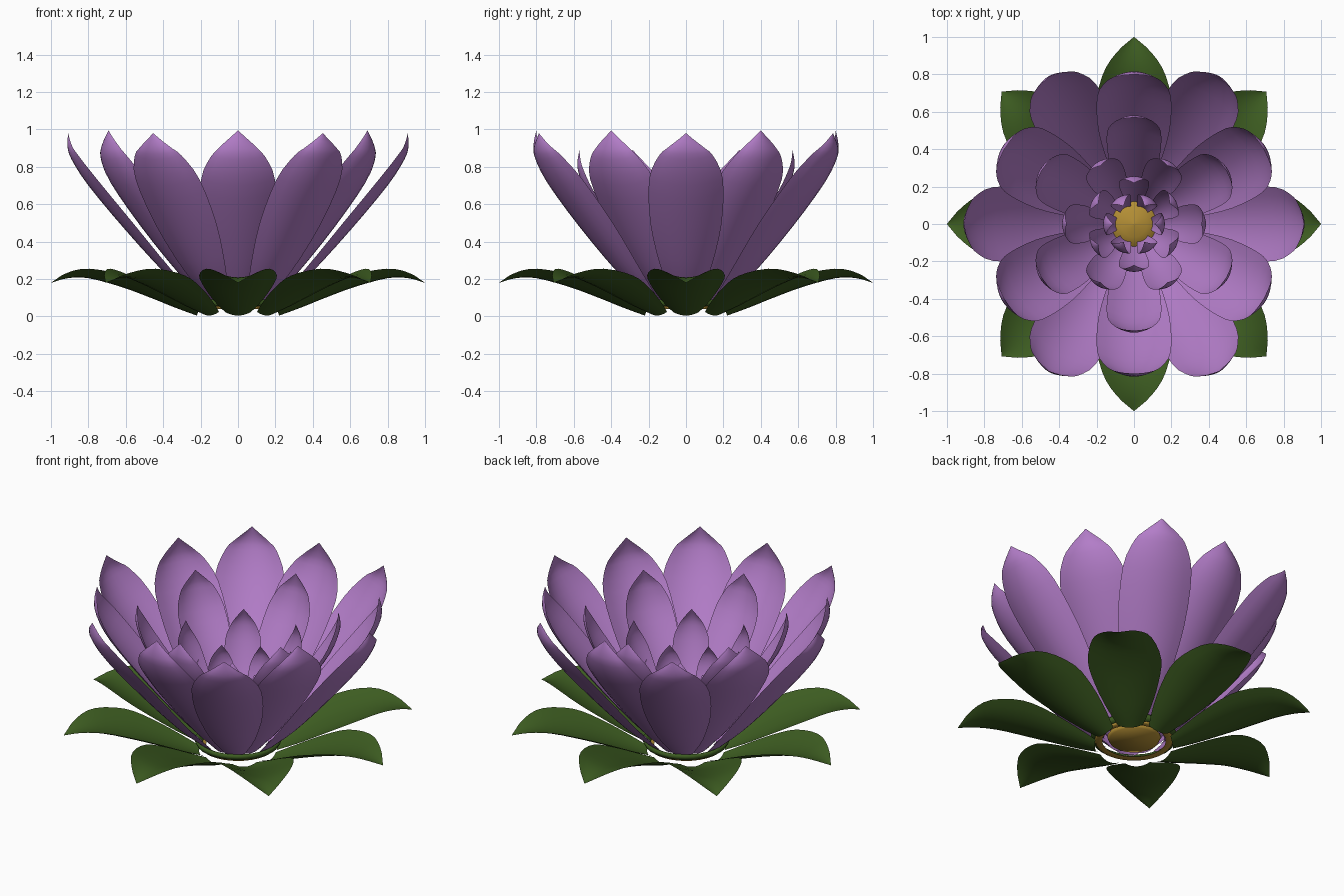
import bpy, math
from mathutils import Vector

if "Cube" in bpy.data.objects:
    bpy.data.objects.remove(bpy.data.objects["Cube"])


def material(name, rgb):
    m = bpy.data.materials.new(name)
    m.diffuse_color = (*rgb, 1)
    m.use_nodes = True
    m.node_tree.nodes["Principled BSDF"].inputs["Base Color"].default_value = m.diffuse_color
    return m


PURPLE = material("petal purple", (0.45, 0.205, 0.58))
GREEN = material("leaf green", (0.046, 0.107, 0.015))
YELLOW = material("seed pod yellow", (0.45, 0.27, 0.035))


def make_object(name, verts, faces, mat):
    me = bpy.data.meshes.new(name)
    me.from_pydata(verts, [], faces)
    me.materials.append(mat)
    me.shade_smooth()
    ob = bpy.data.objects.new(name, me)
    bpy.context.collection.objects.link(ob)
    return ob


def spline(pts, t):
    """Catmull-Rom through (r, z, half_width) points, t from 0 to 1."""
    n = len(pts) - 1
    i = min(int(t * n), n - 1)
    f = t * n - i
    p1, p2 = Vector(pts[i]), Vector(pts[i + 1])
    p0 = Vector(pts[i - 1]) if i else 2 * p1 - p2
    p3 = Vector(pts[i + 2]) if i + 2 <= n else 2 * p2 - p1
    return 0.5 * (2 * p1 + (p2 - p0) * f + (2 * p0 - 5 * p1 + 4 * p2 - p3) * f * f
                  + (3 * p1 - p0 - 3 * p2 + p3) * f ** 3)


def petal_ring(name, pts, count, start, cup, mat, rows=18, cols=8):
    """Ring of cupped sheets following a side profile."""
    verts, faces = [], []
    for k in range(count):
        a = math.radians(start) + 2 * math.pi * k / count
        ca, sa = math.cos(a), math.sin(a)
        base = len(verts)
        for i in range(rows + 1):
            t = i / rows
            p = spline(pts, t)
            d = spline(pts, min(1, t + 0.03)) - spline(pts, max(0, t - 0.03))
            n = Vector((-d.y, d.x)).normalized()
            w = max(p.z, 0.0005)
            for j in range(cols + 1):
                v = 2 * j / cols - 1
                off = cup * w * v * v
                r, z, s = p.x + n.x * off, p.y + n.y * off, w * v
                verts.append((r * ca - s * sa, r * sa + s * ca, z))
        for i in range(rows):
            for j in range(cols):
                q = base + i * (cols + 1) + j
                faces.append((q, q + 1, q + cols + 2, q + cols + 1))
    return make_object(name, verts, faces, mat)


def lathe(name, profile, mat, seg=32):
    """Surface of revolution around z."""
    verts = [(r * math.cos(2 * math.pi * k / seg), r * math.sin(2 * math.pi * k / seg), z)
             for r, z in profile for k in range(seg)]
    faces = [(i * seg + k, i * seg + (k + 1) % seg, (i + 1) * seg + (k + 1) % seg, (i + 1) * seg + k)
             for i in range(len(profile) - 1) for k in range(seg)]
    return make_object(name, verts, faces, mat)


# Petal rings from outside to inside: side profile, start angle, width scale
WIDTHS = (0.055, 0.13, 0.19, 0.197, 0.145, 0.085, 0)
rings = [
    ("outer_petals", [(.2, .06), (.38, .22), (.6, .46), (.8, .7), (.89, .84), (.912, .91), (.908, .98)], 0, 1.0),
    ("second_petals", [(.17, .06), (.33, .22), (.54, .46), (.73, .7), (.805, .84), (.815, .92), (.8, .995)], 30, 1.0),
    ("third_petals", [(.14, .06), (.25, .22), (.4, .45), (.53, .65), (.575, .77), (.58, .83), (.57, .89)], 30, .73),
    ("fourth_petals", [(.12, .06), (.2, .2), (.29, .36), (.36, .52), (.383, .61), (.38, .665), (.36, .72)], 0, .52),
    ("fifth_petals", [(.1, .06), (.15, .17), (.21, .3), (.25, .42), (.255, .49), (.243, .53), (.22, .57)], 30, .4),
    ("sixth_petals", [(.08, .06), (.11, .14), (.15, .23), (.165, .32), (.157, .37), (.14, .4), (.11, .43)], 0, .3),
]
for name, prof, start, scale in rings:
    pts = [(r, z, w * scale) for (r, z), w in zip(prof, WIDTHS)]
    petal_ring(name, pts, 6, start, 0.29, PURPLE)

# Eight floating leaves
leaf = [(.22, .005, .07), (.33, .045, .125), (.48, .105, .18), (.63, .16, .208),
        (.8, .205, .17), (.91, .205, .095), (1.0, .18, 0)]
petal_ring("leaves", leaf, 8, 0, 0.3, GREEN)

# Seed pod and base rings
lathe("seed_pod", [(.001, .045), (.14, .05), (.15, .07), (.13, .1), (.07, .13), (.001, .14)], YELLOW)
lathe("base_ring", [(.18, .045), (.215, .04), (.222, .05), (.195, .055), (.18, .045)], YELLOW)
lathe("green_collar", [(.2, .055), (.235, .055), (.245, .075), (.235, .09), (.215, .08), (.2, .055)], GREEN)
